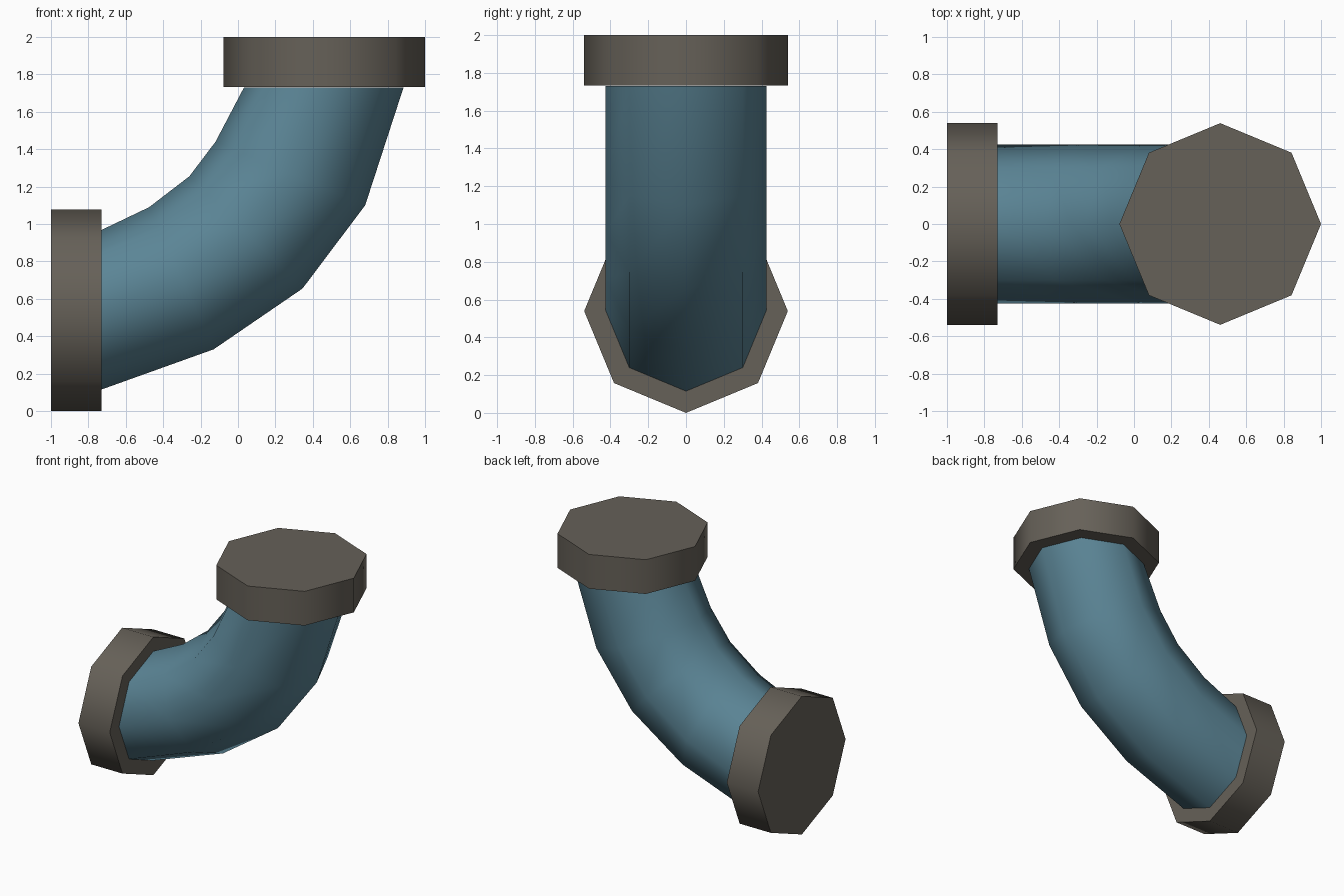
import bpy, bmesh, math
from mathutils import Vector

if "Cube" in bpy.data.objects:
    bpy.data.objects.remove(bpy.data.objects["Cube"])

SIDES = 8


def material(name, rgb):
    m = bpy.data.materials.new(name)
    m.diffuse_color = (*rgb, 1)
    m.use_nodes = True
    m.node_tree.nodes["Principled BSDF"].inputs["Base Color"].default_value = m.diffuse_color
    return m


blue = material("dull blue", (0.105, 0.235, 0.305))
grey = material("warm grey", (0.133, 0.119, 0.098))


def tube(name, rings, mat, caps):
    """Loft octagonal rings; each ring is (outer, inner) points in the xz plane and a y radius."""
    bm = bmesh.new()
    loops = []
    for outer, inner, r in rings:
        o, i = Vector((outer[0], 0, outer[1])), Vector((inner[0], 0, inner[1]))
        c, u = (o + i) / 2, (o - i) / 2
        loops.append([bm.verts.new(c + u * math.cos(a) + Vector((0, r, 0)) * math.sin(a))
                      for a in (k * math.tau / SIDES for k in range(SIDES))])
    for a, b in zip(loops, loops[1:]):
        for k in range(SIDES):
            j = (k + 1) % SIDES
            bm.faces.new((a[k], a[j], b[j], b[k]))
    if caps:
        bm.faces.new(loops[0])
        bm.faces.new(loops[-1])
    bmesh.ops.recalc_face_normals(bm, faces=bm.faces)
    me = bpy.data.meshes.new(name)
    bm.to_mesh(me)
    bm.free()
    me.materials.append(mat)
    ob = bpy.data.objects.new(name, me)
    bpy.context.collection.objects.link(ob)
    # smooth around the octagon, sharp at the flange rims
    bpy.ops.object.select_all(action='DESELECT')
    ob.select_set(True)
    bpy.context.view_layer.objects.active = ob
    bpy.ops.object.shade_smooth_by_angle(angle=math.radians(60))
    return ob


# curved pipe: outer and inner points of each bend ring
R = 0.425
tube("elbow_pipe", [
    ((-0.73, 0.115), (-0.73, 0.968), R),
    ((-0.13, 0.33), (-0.475, 1.09), R),
    ((0.345, 0.655), (-0.26, 1.255), R),
    ((0.68, 1.10), (-0.12, 1.44), R),
    ((0.885, 1.73), (0.032, 1.73), R),
], blue, False)

# end flanges
F = 0.539
tube("side_flange", [((x, 0), (x, 2 * F), F) for x in (-1, -0.73)], grey, True)
tube("top_flange", [((1, z), (1 - 2 * F, z), F) for z in (1.733, 2)], grey, True)
